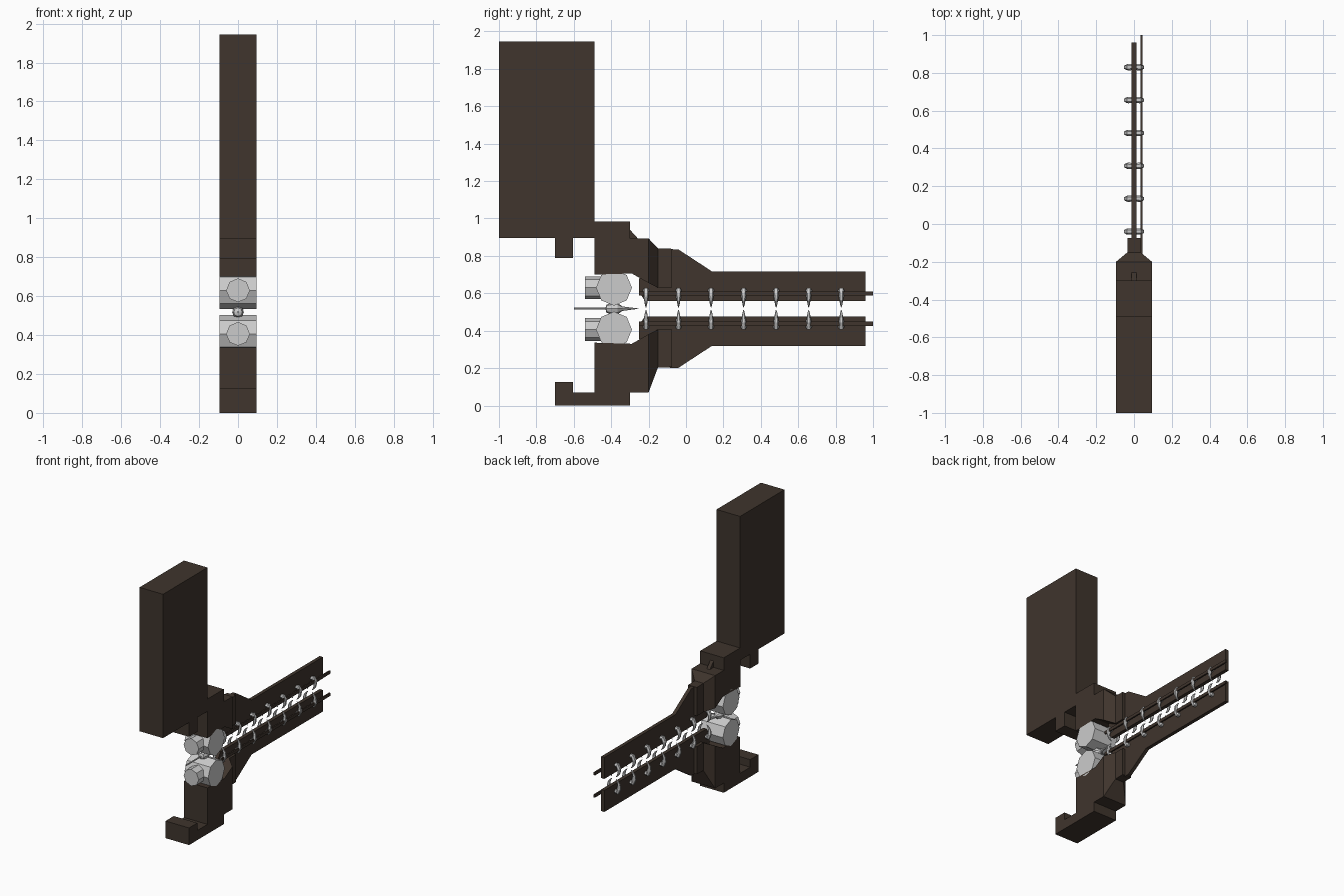
import bpy, bmesh, math
from mathutils import Vector, Matrix

if "Cube" in bpy.data.objects:
    bpy.data.objects.remove(bpy.data.objects["Cube"])

MID = 0.518  # height of the firing axis; upper and lower halves mirror about it

brown = bpy.data.materials.new("dark_brown")
brown.diffuse_color = (0.05, 0.035, 0.026, 1)
brown.use_nodes = True
brown.node_tree.nodes["Principled BSDF"].inputs["Base Color"].default_value = brown.diffuse_color


def finish(name, bm, mat=None):
    bmesh.ops.recalc_face_normals(bm, faces=bm.faces)
    me = bpy.data.meshes.new(name)
    bm.to_mesh(me)
    bm.free()
    ob = bpy.data.objects.new(name, me)
    bpy.context.collection.objects.link(ob)
    if mat:
        me.materials.append(mat)
    return ob


def loft(name, rings, mat=None):
    bm = bmesh.new()
    loops = [[bm.verts.new(p) for p in r] for r in rings]
    n = len(loops[0])
    for a, b in zip(loops, loops[1:]):
        for i in range(n):
            j = (i + 1) % n
            bm.faces.new((a[i], a[j], b[j], b[i]))
    bm.faces.new(loops[0])
    bm.faces.new(loops[-1])
    return finish(name, bm, mat)


def prism(name, profile, half, x=0.0, mat=brown):
    return loft(name, [[(x + s * half, y, z) for y, z in profile] for s in (-1, 1)], mat)


def box(name, y0, y1, z0, z1, half, x=0.0):
    return prism(name, [(y0, z0), (y1, z0), (y1, z1), (y0, z1)], half, x)


def lathe(name, stations, z, sides=8, axis="Y"):
    # stations are (position along axis, radius)
    rings = []
    for t, r in stations:
        ring = []
        for k in range(sides):
            a = 2 * math.pi * k / sides
            u, v = r * math.sin(a), r * math.cos(a)
            ring.append((u, t, z + v) if axis == "Y" else (t, -0.385 + u, z + v))
        rings.append(ring)
    return loft(name, rings)


def flip(profile, up):
    return [(y, z if up else 2 * MID - z) for y, z in profile]


# magazine with its front hook
box("magazine", -1.0, -0.488, 0.895, 1.945, 0.095)
box("upper_hook", -0.70, -0.605, 0.79, 0.895, 0.095)

# upper body with step and small gusset
prism("upper_body", [(-0.49, 0.70), (-0.29, 0.706), (-0.20, 0.655), (-0.20, 0.893),
                     (-0.30, 0.893), (-0.30, 0.985), (-0.49, 0.985)], 0.095)
prism("gusset", [(-0.30, 0.893), (-0.257, 0.893), (-0.30, 0.94)], 0.013)

# lower body with foot and hook
prism("lower_body", [(-0.70, 0.0), (-0.30, 0.0), (-0.30, 0.07), (-0.20, 0.07),
                     (-0.20, 0.381), (-0.29, 0.33), (-0.488, 0.336), (-0.488, 0.07),
                     (-0.605, 0.07), (-0.605, 0.125), (-0.70, 0.125)], 0.095)


def rect(y, half, z0, z1):
    return [(-half, y, z0), (half, y, z0), (half, y, z1), (-half, y, z1)]


# tapered shoulders down to the narrow necks
loft("upper_shoulder", [rect(-0.20, 0.095, 0.655, 0.893), rect(-0.15, 0.035, 0.63, 0.84),
                        rect(-0.075, 0.035, 0.63, 0.838)], brown)
loft("lower_shoulder", [rect(-0.20, 0.095, 0.07, 0.381), rect(-0.15, 0.035, 0.203, 0.406),
                        rect(-0.075, 0.035, 0.205, 0.406)], brown)

claw_path = [(0.0, 0.612, 0.015), (0.030, 0.616, 0.017), (0.040, 0.590, 0.015),
             (0.041, 0.562, 0.010), (0.030, 0.540, 0.006), (0.016, 0.526, 0.002)]


def claw(name, y, side, up):
    # tapered bent horn, swept in the x-z plane
    pts = [Vector((side * x, y, z if up else 2 * MID - z)) for x, z, _ in claw_path]
    rings = []
    for i, p in enumerate(pts):
        d = (pts[min(i + 1, len(pts) - 1)] - pts[max(i - 1, 0)]).normalized()
        n = Vector((-d.z, 0, d.x))
        r = claw_path[i][2]
        rings.append([p + r * (math.cos(a) * n + math.sin(a) * Vector((0, 1, 0)))
                      for a in (k * math.pi / 3 + math.pi / 6 for k in range(6))])
    loft(name, rings)


for up, tag in ((True, "upper"), (False, "lower")):
    # thin rail plate
    prism(tag + "_rail", flip([(-0.20, 0.80), (-0.08, 0.836), (-0.04, 0.834), (0.139, 0.717),
                               (0.96, 0.717), (0.96, 0.56), (-0.22, 0.56), (-0.25, 0.605),
                               (-0.25, 0.68)], up), 0.013)
    # side conductor rod
    prism(tag + "_rod", flip([(-0.25, 0.588), (1.0, 0.588), (1.0, 0.61), (-0.25, 0.61)], up),
          0.005, 0.04)
    # claws along the rail
    for i in range(7):
        for side in (-1, 1):
            claw(f"{tag}_claw_{i}_{'left' if side < 0 else 'right'}",
                 -0.214 + 0.174 * i, side, up)
    # drum and forward stub
    zc = 0.63 if up else 2 * MID - 0.63
    lathe(tag + "_drum", [(-0.095, 0.096), (0.095, 0.096)], zc, axis="X")
    lathe(tag + "_stub", [(-0.54, 0.061), (-0.385, 0.061)], zc)

# needle held between the drums
lathe("needle", [(-0.60, 0.005), (-0.43, 0.005), (-0.425, 0.022), (-0.40, 0.03),
                 (-0.365, 0.03), (-0.34, 0.012), (-0.255, 0.001)], MID)
